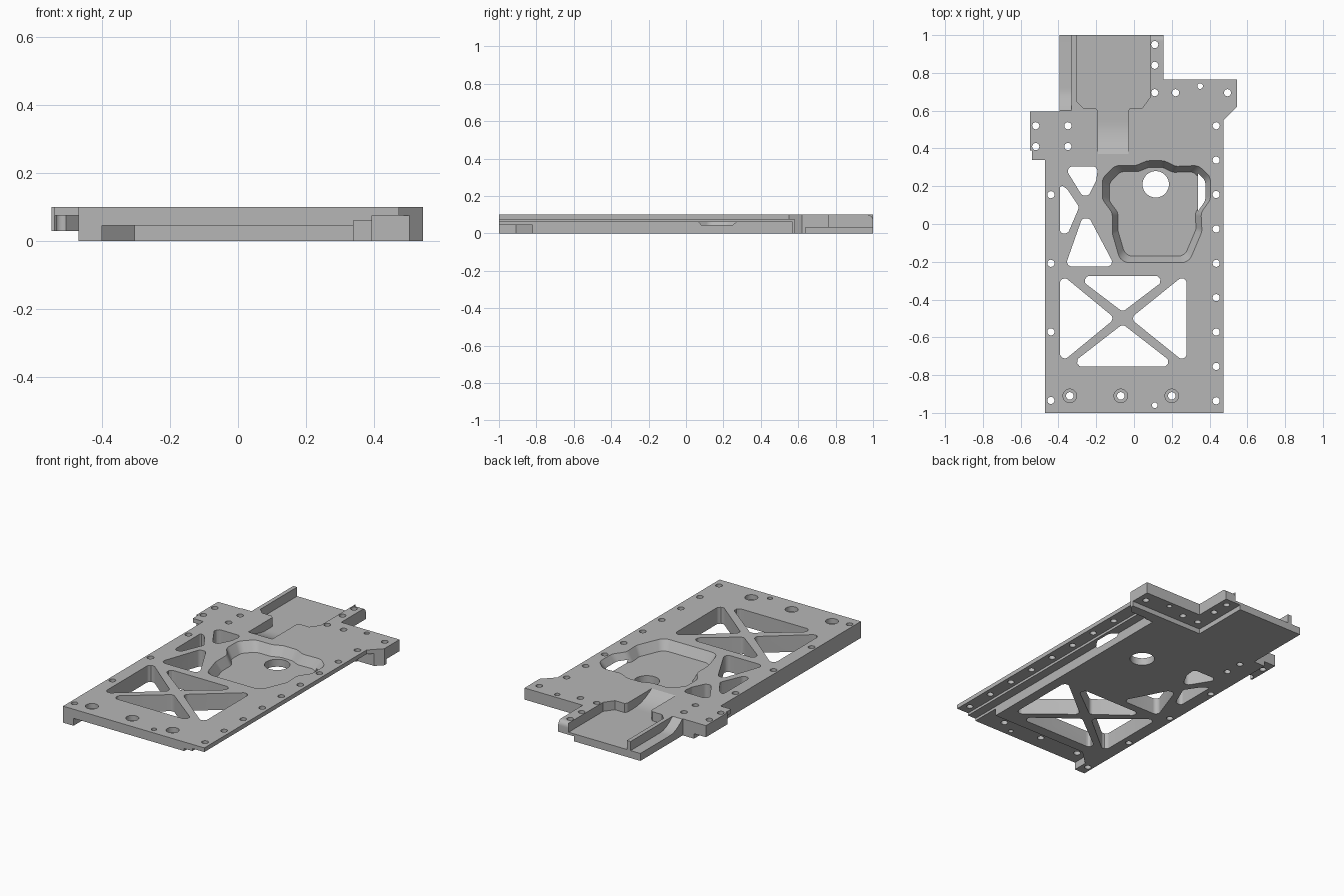
import bpy, bmesh, math
from mathutils import Vector

cube = bpy.data.objects.get("Cube")
if cube:
    bpy.data.objects.remove(cube, do_unlink=True)

grey = bpy.data.materials.new("machined_grey")
grey.use_nodes = True
grey.diffuse_color = (0.47, 0.47, 0.47, 1)
grey.node_tree.nodes["Principled BSDF"].inputs["Base Color"].default_value = grey.diffuse_color


def loft(name, lower, upper):
    """Solid between two matching loops of points."""
    bm = bmesh.new()
    a = [bm.verts.new(p) for p in lower]
    b = [bm.verts.new(p) for p in upper]
    bm.faces.new(a[::-1])
    bm.faces.new(b)
    for i in range(len(a)):
        j = (i + 1) % len(a)
        bm.faces.new((a[i], a[j], b[j], b[i]))
    bmesh.ops.recalc_face_normals(bm, faces=bm.faces)
    me = bpy.data.meshes.new(name)
    bm.to_mesh(me)
    bm.free()
    me.materials.append(grey)
    ob = bpy.data.objects.new(name, me)
    bpy.context.collection.objects.link(ob)
    return ob


def prism(name, pts, z0, z1):
    return loft(name, [(x, y, z0) for x, y in pts], [(x, y, z1) for x, y in pts])


def side_prism(name, pts, x0, x1):
    return loft(name, [(x0, y, z) for y, z in pts], [(x1, y, z) for y, z in pts])


def rect(x0, y0, x1, y1):
    return [(x0, y0), (x1, y0), (x1, y1), (x0, y1)]


def circle(x, y, r, n=24):
    return [(x + r * math.cos(i * math.tau / n), y + r * math.sin(i * math.tau / n)) for i in range(n)]


def rounded(pts, r, n=6):
    """Round every corner of an outline with a soft curve."""
    out = []
    for i, p in enumerate(pts):
        p = Vector(p)
        u, v = Vector(pts[i - 1]) - p, Vector(pts[(i + 1) % len(pts)]) - p
        half = u.angle(v) / 2
        t = min(r / math.tan(half), u.length * 0.48, v.length * 0.48)
        a, b = p + u.normalized() * t, p + v.normalized() * t
        rr = t * math.tan(half)
        c = p + (u.normalized() + v.normalized()).normalized() * (rr / math.sin(half))
        for k in range(n + 1):
            d = a.lerp(b, k / n) - c
            q = c + d.normalized() * rr
            out.append((q.x, q.y))
    return out


def cut(ob):
    """Subtract a cutter from the plate and throw it away."""
    mod = plate.modifiers.new("cut", 'BOOLEAN')
    mod.operation = 'DIFFERENCE'
    mod.solver = 'EXACT'
    mod.object = ob
    bpy.context.view_layer.objects.active = plate
    bpy.ops.object.modifier_apply(modifier=mod.name)
    bpy.data.objects.remove(ob, do_unlink=True)


# Plate outline
plate = prism("base_plate", [
    (-.47, -1), (.475, -1), (.475, .55), (.545, .62), (.545, .765), (.155, .765),
    (.155, 1), (-.395, 1), (-.395, .595), (-.55, .595), (-.55, .39), (-.54, .39),
    (-.54, .34), (-.47, .34)], 0, .1)

# Underside steps: left rail, left ear, front recess, right ear
LOW = -.1
cut(prism("rail_outer", rect(.395, -1.1, .7, .58), LOW, .075))
cut(prism("rail_inner", rect(.34, -1.1, .6, .57), LOW, .06))
cut(prism("ear_relief", rect(.05, .64, .7, 1.1), LOW, .03))
cut(prism("front_recess", [(-.4, -1.1), (.5, -1.1), (.5, -.82), (-.305, -.82), (-.4, -.91)], LOW, .045))
cut(prism("right_ear_relief", rect(-.7, .3, -.47, .7), LOW, .03))
cut(prism("right_ear_bevel", [(-.54, .3), (-.47, .3), (-.47, .46), (-.54, .39)], LOW, .075))

# Back pocket with its curved run-out channel
FLOOR = .045
cut(prism("back_pocket", [
    (-.305, 1.1), (-.305, .65), (-.27, .615), (-.205, .615), (-.19, .6), (-.19, .55),
    (-.03, .55), (-.03, .6), (-.02, .615), (.045, .615), (.085, .67), (.085, 1.1)], FLOOR, .2))


def runout(y0, y1, end):
    """Profile of a flat floor that sweeps up to the top surface."""
    arc = [(y1 + (y0 - y1) * k / 8, FLOOR + (.1 - FLOOR) * (k / 8) ** 2) for k in range(9)]
    return [(end, FLOOR)] + arc + [(y0, .2), (end, .2)]


cut(side_prism("channel", runout(.37, .54, .58), -.19, -.03))
cut(side_prism("side_ledge", runout(.6, .72, 1.1), -.5, -.33))

# Rounded back end of the strip
corner = [(.97 + .03 * math.sin(a * math.pi / 12), .07 + .03 * math.cos(a * math.pi / 12)) for a in range(7)]
cut(side_prism("strip_corner", corner + [(1.1, .07), (1.1, .2), (.97, .2)], .086, .2))

# Contoured centre pocket with sloping wall and drain hole
contour = rounded([
    (-.07, -.205), (.29, -.205), (.36, -.04), (.355, .06), (.405, .13), (.405, .25),
    (.34, .31), (.22, .305), (.16, .335), (.07, .335), (.01, .31), (-.1, .31),
    (-.168, .24), (-.168, .13), (-.115, .06), (-.115, -.05)], .06)


def inset(s, z):
    return [(.118 + (x - .118) * s, .06 + (y - .06) * s, z) for x, y in contour]


cut(loft("centre_pocket", inset(.87, .045), inset(1.0, .1001)))
cut(prism("centre_hole", circle(.115, .21, .07, 40), LOW, .2))

# Lightening windows
for pts in [
    [(-.31, -.275), (.19, -.275), (-.06, -.465)],
    [(-.35, -.755), (.23, -.755), (-.06, -.53)],
    [(-.392, -.26), (-.392, -.74), (-.1, -.5)],
    [(.278, -.26), (.278, -.74), (-.02, -.5)],
    [(-.37, .305), (-.19, .305), (-.2, .23), (-.24, .15), (-.275, .15)],
    [(-.392, .215), (-.35, .18), (-.29, .09), (-.35, -.05), (-.392, -.05)],
    [(-.275, .03), (-.235, .03), (-.1, -.225), (-.365, -.225)],
]:
    cut(prism("window", rounded(pts, .025), LOW, .2))

# Screw holes
holes = [(.435, .52 - .182 * i) for i in range(9)] + [(-.44, .155 - .363 * i) for i in range(4)]
holes += [(x, y) for x in (-.52, -.35) for y in (.41, .52)]
holes += [(.495, .695), (.22, .695), (.11, .695), (.11, .84), (.11, .95)]
for x, y in holes:
    cut(prism("hole", circle(x, y, .019, 16), LOW, .2))
for x, y in [(.35, .73), (.11, -.96)]:
    cut(prism("pin_hole", circle(x, y, .015, 16), LOW, .2))

# Counterbored front holes
for x in (-.34, -.07, .2):
    cut(prism("bore", circle(x, -.91, .036), .07, .2))
    cut(prism("bore_hole", circle(x, -.91, .02, 16), LOW, .2))

# Smooth the curved walls, keep machined edges sharp
bpy.ops.object.select_all(action='DESELECT')
plate.select_set(True)
bpy.context.view_layer.objects.active = plate
bpy.ops.object.shade_smooth_by_angle(angle=math.radians(30))
